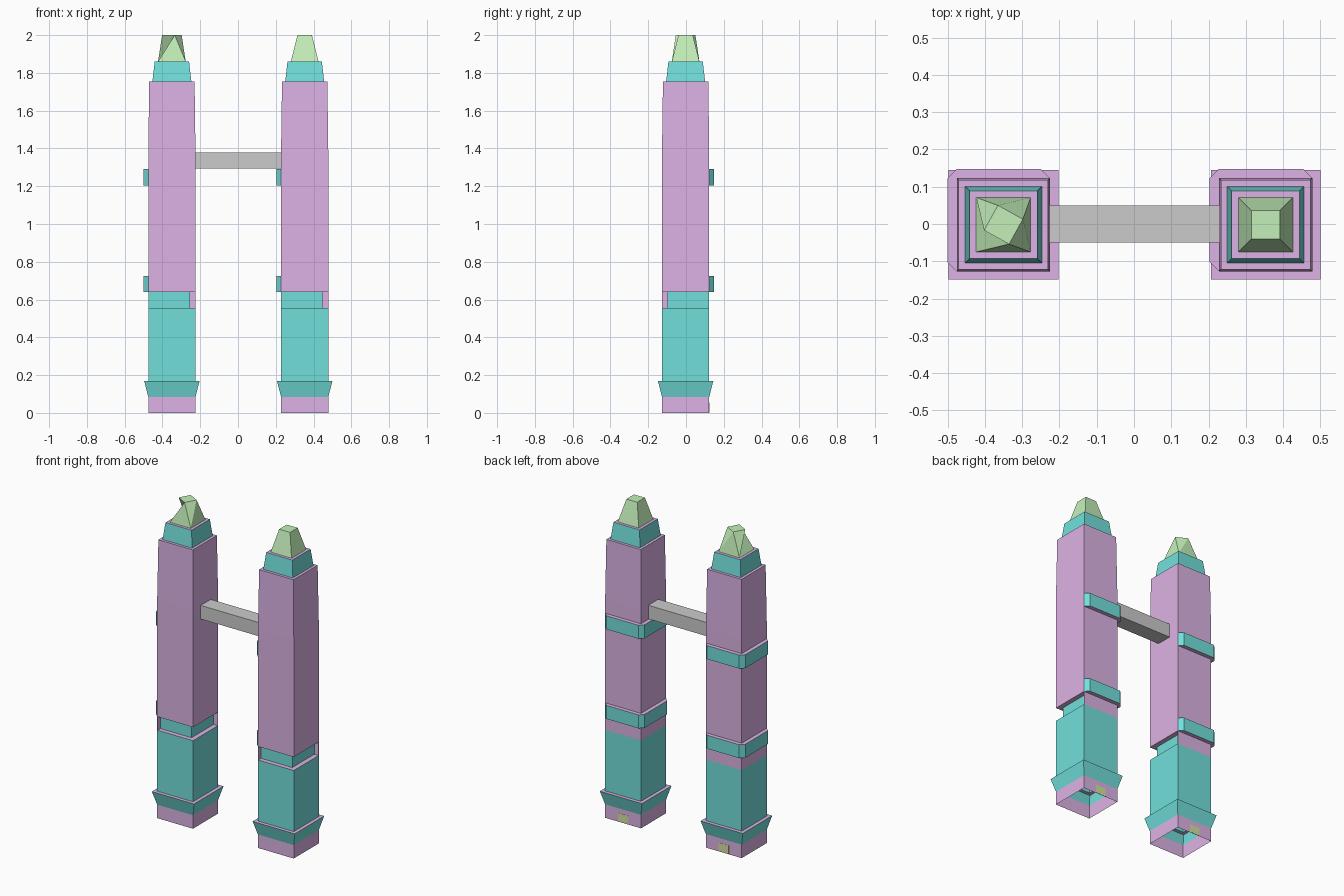
import bpy, bmesh
from math import radians, cos, sin

if "Cube" in bpy.data.objects:
    bpy.data.objects.remove(bpy.data.objects["Cube"])


def mat(name, rgb):
    m = bpy.data.materials.new(name)
    m.diffuse_color = (*rgb, 1)
    m.use_nodes = True
    m.node_tree.nodes["Principled BSDF"].inputs["Base Color"].default_value = m.diffuse_color
    return m


PURPLE = mat("purple", (0.72, 0.45, 0.78))
TEAL = mat("teal", (0.17, 0.74, 0.71))
GREEN = mat("green", (0.55, 0.87, 0.49))
OLIVE = mat("olive", (0.68, 0.74, 0.36))
CY = -0.002


def build(name, verts, faces, mats, loc=(0, 0, 0), idx=None):
    me = bpy.data.meshes.new(name)
    me.from_pydata(verts, [], faces)
    for m in mats:
        me.materials.append(m)
    for p, i in zip(me.polygons, idx or []):
        p.material_index = i
    bm = bmesh.new()
    bm.from_mesh(me)
    bmesh.ops.recalc_face_normals(bm, faces=bm.faces)
    bm.to_mesh(me)
    bm.free()
    ob = bpy.data.objects.new(name, me)
    ob.location = loc
    bpy.context.collection.objects.link(ob)
    return ob


def square(h, z):
    return [(-h, -h, z), (h, -h, z), (h, h, z), (-h, h, z)]


def loft(name, rings, cols, mats, loc, bottom=None, top=None):
    """Stack of square rings; cols gives the material of each step."""
    v, f, ids = [], [], []
    for h, z in rings:
        v += square(h, z)
    for r, c in enumerate(cols):
        for k in range(4):
            n = (k + 1) % 4
            f.append((4 * r + k, 4 * r + n, 4 * r + 4 + n, 4 * r + 4 + k))
            ids.append(c)
    if bottom is not None:
        f.append((3, 2, 1, 0))
        ids.append(bottom)
    if top is not None:
        b = len(v) - 4
        f.append((b, b + 1, b + 2, b + 3))
        ids.append(top)
    return build(name, v, f, mats, loc, ids)


def box(name, lo, hi, mats, loc=(0, 0, 0)):
    v = [(x, y, z) for z in (lo[2], hi[2]) for x, y in
         ((lo[0], lo[1]), (hi[0], lo[1]), (hi[0], hi[1]), (lo[0], hi[1]))]
    f = [(3, 2, 1, 0), (4, 5, 6, 7)] + [(k, (k + 1) % 4, (k + 1) % 4 + 4, k + 4) for k in range(4)]
    return build(name, v, f, mats, loc)


PT = [PURPLE, TEAL]
H = 0.125


def tower(side, cx):
    loc = (cx, CY, 0)
    # plinth, flared collar and lower shaft, open underneath
    loft(side + "_lower_shaft",
         [(H, 0), (H, .085), (.147, .17), (H, .17), (H, .555)],
         [0, 1, 0, 1], PT, loc, top=0)
    # recessed neck, cut back on the front and right
    box(side + "_neck", (-H + .002, -.097, .555), (.095, H - .002, .64), [TEAL], loc)
    # thin flush walls on the left and back of the neck
    box(side + "_neck_left_wall", (-H, -H, .555), (-H + .002, H, .64), [PURPLE], loc)
    box(side + "_neck_back_wall", (-H, H - .002, .555), (H, H, .64), [PURPLE], loc)
    # upper shaft with slight taper, then stepped cap
    loft(side + "_upper_shaft",
         [(H, .64), (H, 1.38), (.12, 1.755), (.103, 1.755), (.091, 1.86)],
         [0, 0, 0, 1], PT, loc, bottom=0, top=0)
    # bands wrapping the left and back faces with chamfered ends
    path = [(-H, -H), (-.15, -.1), (-.15, H), (-H, .15), (.1, .15), (H, H)]
    n = len(path)
    for i, (a, b) in enumerate(((.64, .725), (1.205, 1.29))):
        outline = path + [(-H, H)]
        v = [(x, y, z) for z in (a, b) for x, y in outline]
        f = [(k, k + 1, k + n + 2, k + n + 1) for k in range(n - 1)]
        f += [tuple(range(n + 1))[::-1], tuple(range(n + 1, 2 * n + 2))]
        build(f"{side}_band_{i + 1}", v, f, PT, loc, [1] * (n - 1) + [0, 0])
    # doorway panel at the back of the plinth
    box(side + "_door", (-.035, H - .003, .003), (.035, H + .001, .055), [OLIVE], loc)


tower("left", -.35)
tower("right", .353)

# right spire: plain truncated pyramid
loft("right_spire", [(.073, 1.86), (.038, 2)], [0], [GREEN], (.353, CY, 0), top=0)

# left spire: top square is turned against the base, one side folds inward
base = square(.073, 1.86)
tip = [(.054 * cos(radians(a)), .054 * sin(radians(a)), 2) for a in (286, 16, 106, 196)]
faces = [(4, 5, 6, 7)]
for k in range(3):
    faces += [(k, k + 1, 4 + k), (k + 1, 5 + k, 4 + k)]
faces += [(3, 0, 4), (3, 4, 7)]
build("left_spire", base + tip, faces, [GREEN], (-.35, CY, 0))

# bridge between the towers
box("bridge", (-.226, -.05, 1.293), (.229, .05, 1.379), [])
